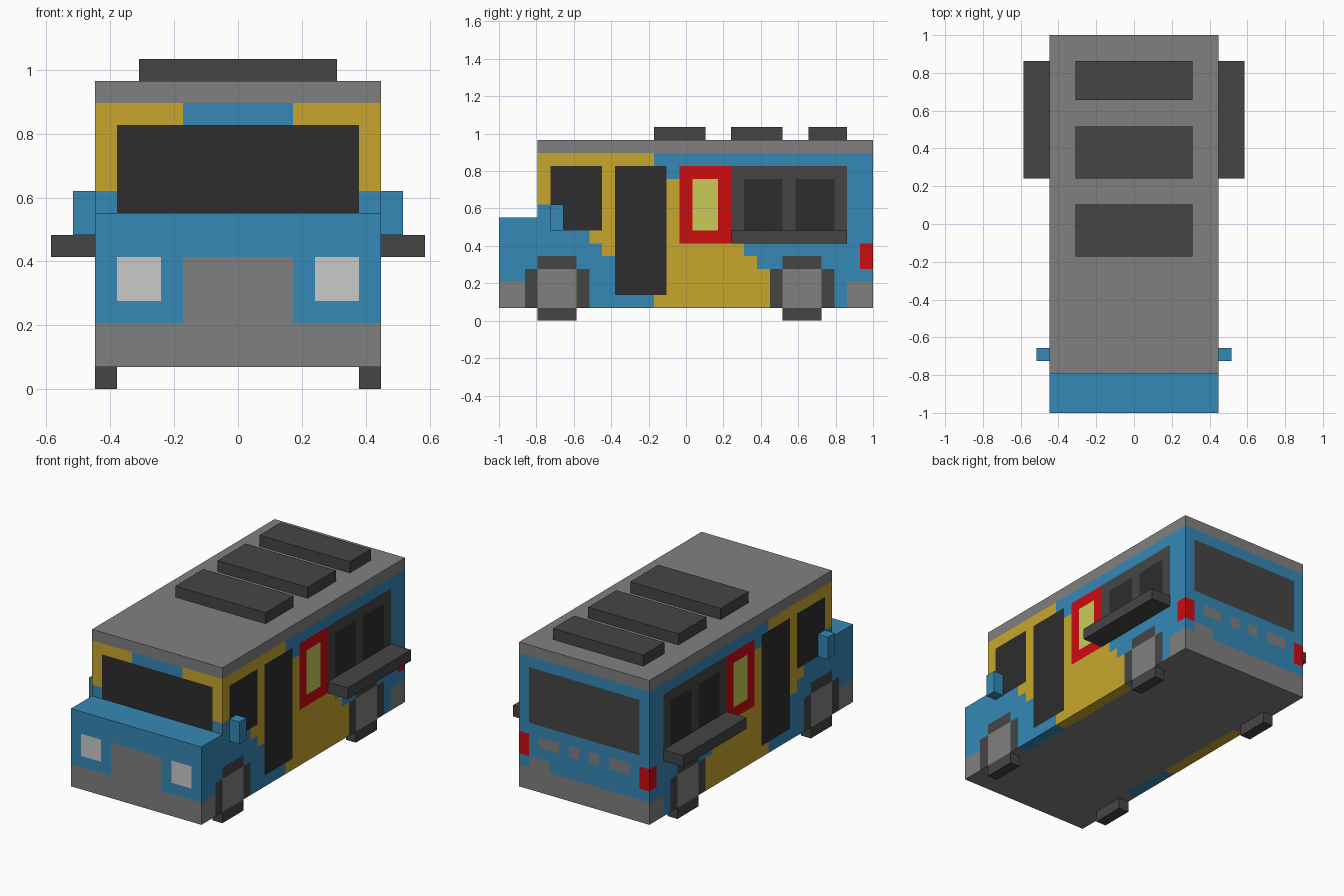
import bpy, bmesh
from mathutils import Vector

if "Cube" in bpy.data.objects:
    bpy.data.objects.remove(bpy.data.objects["Cube"])

U = 2 / 29            # one block unit; the bus is 29 blocks long, 13 wide, 15 tall


def lin(c):
    c /= 255
    return c / 12.92 if c <= 0.04045 else ((c + 0.055) / 1.055) ** 2.4


COLOURS = {
    "blue": (53, 136, 182), "yellow": (200, 166, 45), "grey": (128, 128, 128),
    "dark_grey": (69, 69, 69), "black_glass": (45, 45, 45), "red": (204, 12, 16),
    "lime_glass": (200, 204, 88), "light_grey": (202, 202, 202),
}
MATS = {}
for name, rgb in COLOURS.items():
    MATS[name] = bpy.data.materials.new(name)
    MATS[name].diffuse_color = (*[lin(c) for c in rgb], 1)
NAMES = list(COLOURS)


def add_box(bm, x, y, z):
    """Box from (low, high) ranges in block units; y counts from the front."""
    vs = bmesh.ops.create_cube(bm, size=1)["verts"]
    for v in vs:
        v.co = Vector([(r[0] + r[1]) / 2 + c * (r[1] - r[0]) for r, c in zip((x, y, z), v.co)])


def finish(bm, name, mats):
    for v in bm.verts:
        v.co = Vector((v.co.x, v.co.y - 14.5, v.co.z)) * U
    bmesh.ops.recalc_face_normals(bm, faces=bm.faces)
    me = bpy.data.meshes.new(name)
    bm.to_mesh(me)
    bm.free()
    for m in mats:
        me.materials.append(MATS[m])
    ob = bpy.data.objects.new(name, me)
    bpy.context.collection.objects.link(ob)
    return ob


def part(name, mat, x, y, z, mirror=False):
    bm = bmesh.new()
    add_box(bm, x, y, z)
    ob = finish(bm, name, [mat])
    if mirror:
        ob.modifiers.new("mirror", 'MIRROR')
    return ob


def both(a, b, *rest):
    """The same painted rectangle on the left and right halves."""
    return [(a, b, *rest), (-b, -a, *rest)]


# Painted rectangles per facing: u0, u1, v0, v1, colour (later ones win)
SIDE = [  # u = y, v = z, used on both sides
    (3, 12, 9, 13, "yellow"), (4, 12, 7, 9, "yellow"),
    (7, 9, 6, 7, "yellow"), (8, 9, 5, 6, "yellow"),
    (12, 21, 1, 4, "yellow"), (12, 20, 4, 5, "yellow"),
    (12, 19, 5, 6, "yellow"), (13, 14, 6, 11, "yellow"),
    (4, 8, 7, 12, "black_glass"), (9, 13, 2, 12, "black_glass"),
    (14, 18, 6, 12, "red"), (15, 17, 7, 11, "lime_glass"),
    (18, 27, 7, 12, "dark_grey"), (19, 22, 7, 11, "black_glass"),
    (23, 26, 7, 11, "black_glass"),
    (0, 2, 1, 3, "grey"), (27, 29, 1, 3, "grey"), (28, 29, 4, 6, "red"),
    (3, 29, 13, 14, "grey"),
]
for w in (3, 22):     # wheel arches with hubs
    SIDE += [(w - 1, w + 4, 1, 4, "dark_grey"), (w, w + 3, 4, 5, "dark_grey"),
             (w, w + 3, 1, 4, "grey")]
FRONT = [  # u = x, v = z
    (-6.5, 6.5, 9, 13, "yellow"), (-2.5, 2.5, 12, 13, "blue"),
    (-5.5, 5.5, 8, 12, "black_glass"), (-6.5, 6.5, 13, 14, "grey"),
    (-6.5, 6.5, 1, 3, "grey"), (-2.5, 2.5, 3, 6, "grey"),
    *both(3.5, 5.5, 4, 6, "light_grey"),
]
BACK = [  # u = x, v = z
    (-6.5, 6.5, 13, 14, "grey"), (-6.5, 6.5, 1, 3, "grey"),
    (3.5, 5.5, 3, 4, "grey"), (-5.5, 5.5, 7, 12, "dark_grey"),
    *both(5.5, 6.5, 4, 6, "red"), *both(2.5, 4.5, 5, 6, "grey"),
    *both(0.5, 1.5, 5, 6, "grey"),
]
TOP = [(-6.5, 6.5, 3, 29, "grey")]          # u = x, v = y
UNDER = [(-6.5, 6.5, 0, 29, "grey"),
         *both(5.5, 6.5, 7, 12, "blue"), *both(5.5, 6.5, 12, 21, "yellow")]

# Bus body: cabin and hood, cut along every paint edge
bm = bmesh.new()
add_box(bm, (-6.5, 6.5), (3, 29), (1, 14))
add_box(bm, (-6.5, 6.5), (0, 3), (1, 8))
cuts = [set(), set(), set()]
for rects, ua, va in ((SIDE, 1, 2), (FRONT, 0, 2), (BACK, 0, 2), (TOP, 0, 1), (UNDER, 0, 1)):
    for u0, u1, v0, v1, _ in rects:
        cuts[ua] |= {u0, u1}
        cuts[va] |= {v0, v1}
for axis in range(3):
    n = Vector((axis == 0, axis == 1, axis == 2))
    for c in sorted(cuts[axis]):
        bmesh.ops.bisect_plane(bm, geom=bm.verts[:] + bm.edges[:] + bm.faces[:],
                               dist=1e-4, plane_co=n * c, plane_no=n)
bm.normal_update()
hidden = []
for f in bm.faces:
    c, n = f.calc_center_median(), f.normal
    if abs(n.y) > 0.5 and abs(c.y - 3) < 0.01 and c.z < 8:
        hidden.append(f)                     # wall between hood and cabin
        continue
    if abs(n.x) > 0.5:
        rects, u, v = SIDE, c.y, c.z
    elif abs(n.y) > 0.5:
        rects, u, v = (FRONT if n.y < 0 else BACK), c.x, c.z
    else:
        rects, u, v = (TOP if n.z > 0 else UNDER), c.x, c.y
    colour = "blue"
    for u0, u1, v0, v1, col in rects:
        if u0 < u < u1 and v0 < v < v1:
            colour = col
    f.material_index = NAMES.index(colour)
bmesh.ops.delete(bm, geom=hidden, context='FACES')
bmesh.ops.remove_doubles(bm, verts=bm.verts, dist=1e-3)
finish(bm, "bus_body", NAMES)

# Roof panels
for i, y in enumerate([(12, 16), (18, 22), (24, 27)]):
    part(f"roof_panel_{i + 1}", "dark_grey", (-4.5, 4.5), y, (14, 15))

# Wheels, side counters and mirrors, each mirrored across the bus
part("front_wheels", "dark_grey", (5.5, 6.5), (3, 6), (0, 1), True)
part("rear_wheels", "dark_grey", (5.5, 6.5), (22, 25), (0, 1), True)
part("side_counters", "dark_grey", (6.5, 8.5), (18, 27), (6, 7), True)
part("wing_mirrors", "blue", (6.5, 7.5), (4, 5), (7, 9), True)

for m in bpy.data.materials:
    if m.users and not m.is_grease_pencil:
        m.use_nodes = True
        m.node_tree.nodes["Principled BSDF"].inputs["Base Color"].default_value = m.diffuse_color
